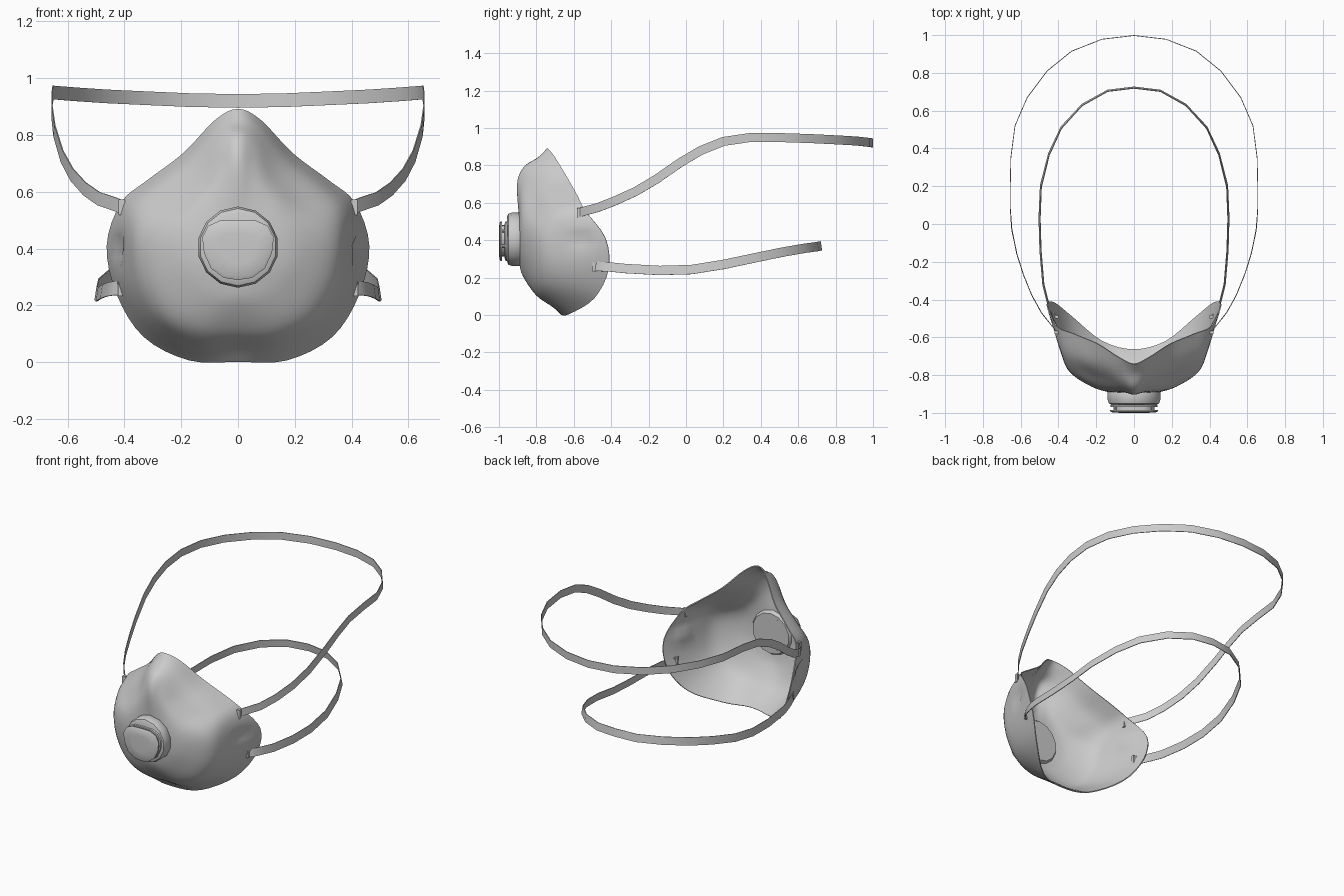
import bpy, bmesh, math
from mathutils import Vector

default_cube = bpy.data.objects.get("Cube")
if default_cube:
    bpy.data.objects.remove(default_cube, do_unlink=True)

grey = bpy.data.materials.new("light grey")
grey.use_nodes = True
colour = (0.6, 0.6, 0.6, 1)
grey.diffuse_color = colour
grey.node_tree.nodes["Principled BSDF"].inputs["Base Color"].default_value = colour

VALVE_Z = 0.405


def spline(points, steps, closed):
    """Smooth curve passing through all the points."""
    pts = [Vector(p) for p in points]
    n = len(pts)

    def at(i):
        return pts[i % n] if closed else pts[max(0, min(n - 1, i))]

    result = []
    for i in range(n if closed else n - 1):
        a, b, c, d = (at(i + k) for k in (-1, 0, 1, 2))
        for s in range(steps):
            t = s / steps
            result.append(b + 0.5 * t * (c - a + t * (2 * a - 5 * b + 4 * c - d
                                                      + t * (3 * (b - c) + d - a))))
    if not closed:
        result.append(pts[-1])
    return result


def loft(name, rings, closed=True, caps=False, thickness=0, angle=40):
    """Skin a list of equally long point rows and finish the object."""
    bm = bmesh.new()
    rows = [[bm.verts.new(p) for p in ring] for ring in rings]
    for low, high in zip(rows, rows[1:]):
        count = len(low)
        for i in range(count if closed else count - 1):
            j = (i + 1) % count
            bm.faces.new((low[i], low[j], high[j], high[i]))
    if caps:
        bm.faces.new(rows[0])
        bm.faces.new(rows[-1])
    bmesh.ops.recalc_face_normals(bm, faces=bm.faces)
    mesh = bpy.data.meshes.new(name)
    bm.to_mesh(mesh)
    bm.free()
    obj = bpy.data.objects.new(name, mesh)
    bpy.context.collection.objects.link(obj)
    mesh.materials.append(grey)
    bpy.ops.object.select_all(action="DESELECT")
    obj.select_set(True)
    bpy.context.view_layer.objects.active = obj
    if thickness:
        solid = obj.modifiers.new("thickness", "SOLIDIFY")
        solid.thickness = thickness
        solid.offset = 0
        bpy.ops.object.modifier_apply(modifier=solid.name)
    bpy.ops.object.shade_smooth_by_angle(angle=math.radians(angle))
    return obj


def mirrored(half):
    """Complete a ring given from top centre to bottom centre."""
    return half + [(-x, y, z) for x, y, z in half[-2:0:-1]]


# Mask shell: half rings from the face seal towards the valve opening
seal = [(0, -.74, .89), (.08, -.705, .85), (.19, -.635, .735), (.32, -.58, .637),
        (.41, -.54, .56), (.46, -.43, .41), (.425, -.415, .24), (.33, -.49, .09),
        (.17, -.62, .008), (0, -.665, .003)]
side = [(0, -.79, .84), (.07, -.775, .815), (.175, -.74, .70), (.29, -.71, .61),
        (.37, -.69, .53), (.39, -.66, .41), (.37, -.65, .25), (.29, -.68, .13),
        (.15, -.71, .055), (0, -.715, .05)]
shoulder = [(0, -.865, .79), (.06, -.845, .76), (.13, -.82, .66), (.22, -.80, .57),
            (.31, -.79, .49), (.34, -.78, .40), (.315, -.78, .27), (.24, -.79, .165),
            (.13, -.80, .115), (0, -.80, .11)]
front = [(0, -.90, .70), (.05, -.885, .66), (.1, -.875, .60), (.15, -.87, .54),
         (.2, -.865, .47), (.22, -.86, .40), (.2, -.86, .32), (.15, -.86, .25),
         (.08, -.865, .215), (0, -.87, .21)]
opening = [(.12 * math.sin(math.pi * k / 9), -.89, VALVE_Z + .12 * math.cos(math.pi * k / 9))
           for k in range(10)]
rings = [spline(mirrored(h), 4, True) for h in (seal, side, shoulder, front, opening)]
columns = [spline(column, 5, False) for column in zip(*rings)]
# Small pinched dart in each cheek
for column in columns:
    for p in column:
        away = Vector((abs(p.x) - .41, p.y + .55, (p.z - .40) * 1.6)).length
        p.x -= math.copysign(.03 * math.exp(-(away / .05) ** 2), p.x)
loft("mask_shell", list(zip(*columns)), thickness=.006, angle=60)


def turned(name, profile, outline, **options):
    """Sweep an outline along y, scaled by each (y, scale) of the profile."""
    return loft(name, [[(x * s, y, VALVE_Z + z * s) for x, z in outline]
                       for y, s in profile], **options)


def circle(count):
    return [(math.sin(2 * math.pi * k / count), math.cos(2 * math.pi * k / count))
            for k in range(count)]


# Exhalation valve: round housing, inner seat and spool-shaped cap
turned("valve_housing", [(-.865, .11), (-.865, .13), (-.885, .143), (-.93, .143),
                         (-.95, .136), (-.957, .12), (-.957, .06)],
       circle(14), angle=35)
turned("valve_inner_seat", [(-.865, .11), (-.91, .105), (-.91, .085), (-.875, .08),
                            (-.88, .05), (-.885, .02)], circle(24), caps=True)
cap_half = [(0, .095), (.065, .093), (.105, .075), (.126, .035), (.12, -.02),
            (.095, -.075), (.05, -.108), (0, -.116)]
cap_outline = cap_half + [(-x, z) for x, z in cap_half[-2:0:-1]]
turned("valve_cap", [(-.95, .9), (-.958, 1), (-.968, .98), (-.97, .8), (-.984, .8),
                     (-.985, 1), (-.992, 1), (-.998, .9), (-1, .5)],
       cap_outline, caps=True, angle=50)
for sign in (-1, 1):
    for height in (-.035, .045):
        post = [(sign * .1 + x * .008, height + z * .008) for x, z in circle(8)]
        turned("valve_cap_post", [(-.965, 1), (-.988, 1)], post, caps=True)


def strap(name, half, width, lean):
    """Flat band following a path given from the mask to the back of the head."""
    path = [Vector(p) for p in half + [(-x, y, z) for x, y, z in half[-2::-1]]]
    rows = []
    for i, p in enumerate(path):
        along = (path[min(i + 1, len(path) - 1)] - path[max(i - 1, 0)]).normalized()
        outward = along.cross(Vector((0, 0, 1))).normalized()
        across = (outward.cross(along) - outward * lean).normalized() * width / 2
        rows.append((p - across, p + across))
    loft(name, rows, closed=False, thickness=.004, angle=50)


# Head straps
strap("upper_strap", [(.405, -.575, .545), (.43, -.545, .555), (.49, -.47, .575),
                      (.54, -.38, .61), (.585, -.27, .66), (.62, -.16, .725),
                      (.647, -.03, .815), (.655, .08, .88), (.655, .2, .928),
                      (.652, .35, .95), (.63, .52, .948), (.565, .67, .943),
                      (.46, .81, .936), (.33, .915, .93), (.17, .978, .923),
                      (0, .998, .92)], .048, 0)
strap("lower_strap", [(.405, -.495, .26), (.435, -.47, .26), (.46, -.40, .256),
                      (.48, -.32, .248), (.495, -.14, .238), (.5, .03, .243),
                      (.493, .2, .27), (.45, .37, .306), (.385, .51, .335),
                      (.275, .63, .356), (.14, .705, .366), (0, .722, .37)], .05, .15)


# Strap slots: small upright loops on the cheeks
def slot(name, x, y, z):
    for sign in (-1, 1):
        rows = [[(sign * (x + a * .011), y + b * .008, z + h) for a, b in
                 ((-1, -1), (1, -1), (1, 1), (-1, 1))] for h in (-.027, .027)]
        loft(name, rows, caps=True, angle=30)


slot("upper_strap_slot", .41, -.575, .545)
slot("lower_strap_slot", .412, -.492, .26)
